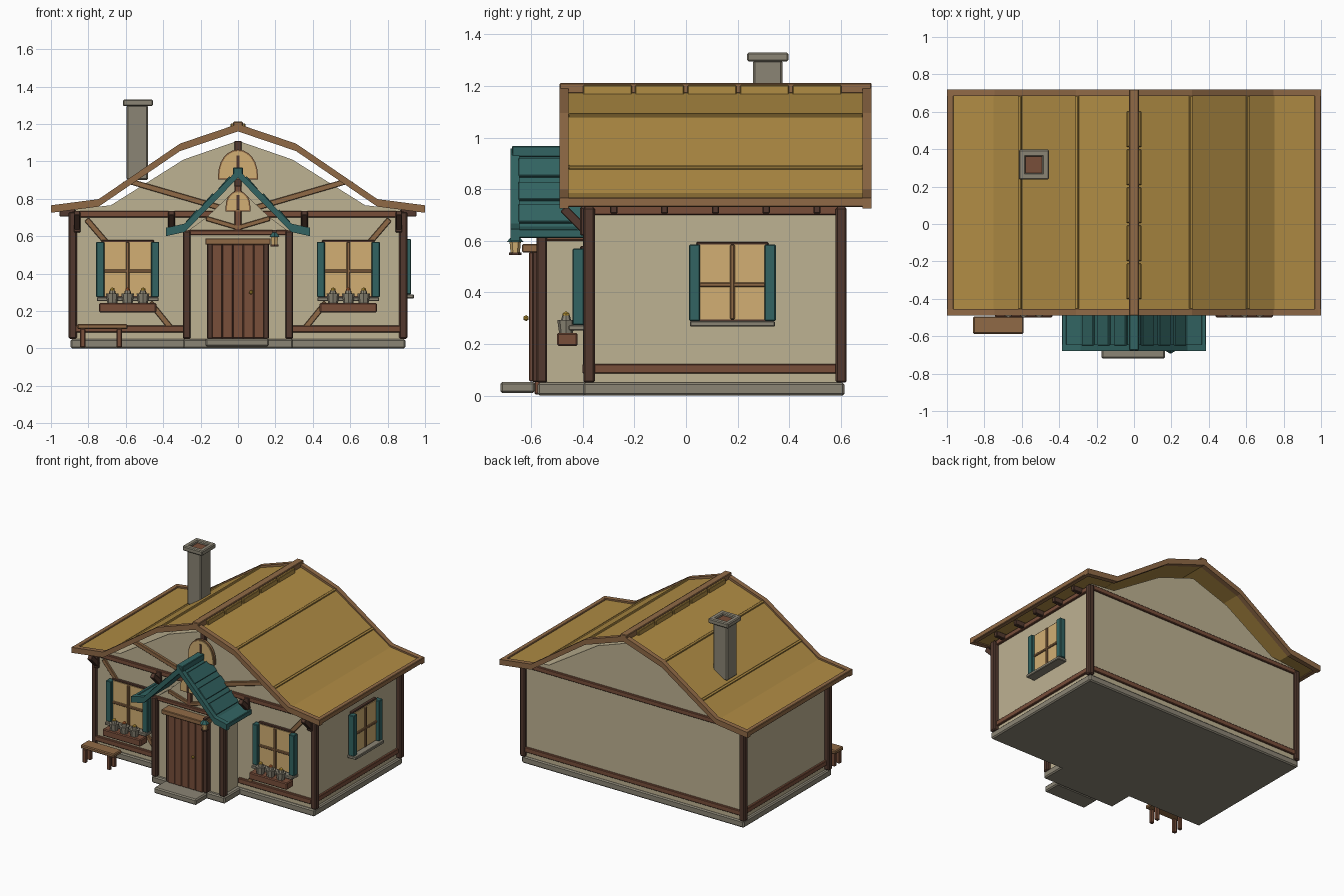
import bpy, bmesh, math
from mathutils import Matrix, Vector

if "Cube" in bpy.data.objects:
    bpy.data.objects.remove(bpy.data.objects["Cube"])


def material(name, rgb):
    lin = [((c / 255 + 0.055) / 1.055) ** 2.4 for c in rgb] + [1]
    m = bpy.data.materials.new(name)
    m.use_nodes = True
    m.diffuse_color = lin
    m.node_tree.nodes["Principled BSDF"].inputs["Base Color"].default_value = lin
    return m


PLASTER = material("plaster", (190, 178, 146))
STRAW = material("straw", (176, 140, 68))
TRIM = material("light timber", (144, 106, 70))
RED = material("red timber", (120, 78, 58))
DARK = material("dark timber", (82, 57, 46))
TEAL = material("teal paint", (50, 100, 98))
STONE = material("stone", (139, 133, 117))
GLASS = material("lit glass", (210, 175, 115))
YELLOW = material("yellow petals", (205, 165, 60))
ORANGE = material("orange petals", (190, 105, 55))


def finish(name, bm, mat, bevel=0.0):
    bmesh.ops.recalc_face_normals(bm, faces=bm.faces)
    mesh = bpy.data.meshes.new(name)
    bm.to_mesh(mesh)
    bm.free()
    mesh.materials.append(mat)
    ob = bpy.data.objects.new(name, mesh)
    bpy.context.collection.objects.link(ob)
    if bevel:
        mod = ob.modifiers.new("Bevel", "BEVEL")
        mod.width, mod.segments = bevel, 1
    return ob


def box(name, x, y, z, mat, bevel=0.004):
    bm = bmesh.new()
    bmesh.ops.create_cube(bm, size=1)
    for v in bm.verts:
        v.co = [r[0] if c < 0 else r[1] for c, r in zip(v.co, (x, y, z))]
    return finish(name, bm, mat, bevel)


def prism(name, pts, lo, hi, mat, axis="y", bevel=0.0):
    """Extrude an outline: (x, z) along y, or (y, z) along x."""
    bm = bmesh.new()
    at = lambda a, b, d: (a, d, b) if axis == "y" else (d, a, b)
    face = bm.faces.new([bm.verts.new(at(a, b, lo)) for a, b in pts])
    ext = bmesh.ops.extrude_face_region(bm, geom=[face])["geom"]
    step = Vector(at(0, 0, hi - lo))
    bmesh.ops.translate(bm, vec=step, verts=[e for e in ext if isinstance(e, bmesh.types.BMVert)])
    return finish(name, bm, mat, bevel)


def beam(name, a, b, w, lo, hi, mat, axis="y"):
    a, b = Vector(a), Vector(b)
    n = (b - a).orthogonal().normalized() * w / 2
    return prism(name, [a + n, b + n, b - n, a - n], lo, hi, mat, axis, 0.003)


def mirrored(half):
    """Outline from the right half, listed eave to peak at x = 0."""
    return half + [(-x, z) for x, z in reversed(half[:-1])]


def band(name, half, t, lo, hi, mat):
    top = mirrored(half)
    return prism(name, top + [(x, z - t) for x, z in reversed(top)], lo, hi, mat)


def tube(name, loc, r1, r2, h, mat, sides=8):
    bm = bmesh.new()
    bmesh.ops.create_cone(bm, cap_ends=True, segments=sides, radius1=r1, radius2=r2, depth=h,
                          matrix=Matrix.Translation(loc))
    return finish(name, bm, mat)


def ball(name, loc, r, mat):
    bm = bmesh.new()
    bmesh.ops.create_icosphere(bm, subdivisions=1, radius=r, matrix=Matrix.Translation(loc))
    return finish(name, bm, mat)


# Stone footing and doorstep
plan_y = (-0.40, 0.615)
box("footing", (-0.895, 0.895), plan_y, (0, 0.05), STONE, 0.008)
box("bay_footing", (-0.295, 0.295), (-0.575, -0.38), (0, 0.05), STONE, 0.008)
box("doorstep", (-0.175, 0.165), (-0.72, -0.585), (0.01, 0.053), STONE, 0.008)

# Walls with stepped gables
gable = [(0.87, 0.05), (0.87, 0.745), (0.68, 0.765), (0.29, 1.01), (0, 1.11)]
prism("house_walls", mirrored(gable), -0.385, 0.605, PLASTER)
bay = [(0.265, 0.05), (0.265, 0.63), (0.17, 0.70), (0, 0.86)]
prism("bay_walls", mirrored(bay), -0.55, -0.38, PLASTER)

# Timber frame
for z0, z1, part in ((0.085, 0.122, "sill"), (0.70, 0.735, "plate")):
    box("back_" + part, (-0.87, 0.87), (0.60, 0.618), (z0, z1), RED)
    for s in (-1, 1):
        box("side_" + part, sorted((s * 0.86, s * 0.886)), (-0.38, 0.6), (z0, z1), RED)
    if part == "plate":
        box("front_plate", (-0.87, 0.87), (-0.402, -0.38), (z0, z1), RED)
box("bay_plate", (-0.27, 0.27), (-0.567, -0.54), (0.605, 0.632), RED)
for s in (-1, 1):
    span = lambda a, b: sorted((s * a, s * b))
    box("front_sill", span(0.28, 0.87), (-0.402, -0.38), (0.085, 0.122), RED)
    box("bay_side_plate", span(0.26, 0.275), (-0.55, -0.39), (0.60, 0.625), RED)
    box("front_corner_post", span(0.862, 0.905), (-0.398, -0.353), (0.05, 0.73), DARK, 0.007)
    box("back_corner_post", span(0.862, 0.905), (0.58, 0.623), (0.05, 0.73), DARK, 0.007)
    box("bay_post", span(0.253, 0.295), (-0.58, -0.538), (0.05, 0.63), DARK, 0.007)
    beam("upper_brace", (s * 0.81, 0.69), (s * 0.69, 0.55), 0.03, -0.4, -0.38, TRIM)
    beam("lower_brace", (s * 0.47, 0.245), (s * 0.36, 0.11), 0.03, -0.4, -0.38, TRIM)
    beam("gable_brace", (s * 0.57, 0.89), (s * 0.02, 0.73), 0.03, -0.405, -0.38, TRIM)
    beam("bay_brace", (s * 0.17, 0.695), (0, 0.645), 0.025, -0.565, -0.545, TRIM)
    # Eave brackets and rafter tails
    for x in (0.355, 0.86):
        beam("eave_bracket", (-0.39, 0.64), (-0.475, 0.725), 0.035,
             s * x - 0.016, s * x + 0.016, DARK, "x")
        box("bracket_block", (s * x - 0.018, s * x + 0.018), (-0.41, -0.39), (0.62, 0.73), DARK)
    for i in range(5):
        y = -0.28 + i * 0.197
        box("rafter_tail", span(0.87, 0.955), (y - 0.014, y + 0.014), (0.705, 0.745), DARK)
box("king_post", (-0.02, 0.02), (-0.41, -0.38), (0.73, 1.11), DARK)
box("bay_king_post", (-0.018, 0.018), (-0.565, -0.545), (0.63, 0.87), RED)

# Thatched roof, verge boards, eave boards and ridge
roof = [(0.98, 0.757), (0.75, 0.785), (0.31, 1.08), (0, 1.182)]
verge = [(1.0, 0.765), (0.745, 0.798), (0.31, 1.095), (0, 1.2)]
band("main_roof", roof, 0.022, -0.475, 0.71, STRAW)
band("front_verge", verge, 0.04, -0.49, -0.455, TRIM)
band("back_verge", verge, 0.04, 0.685, 0.72, TRIM)
for s in (-1, 1):
    box("eave_board", sorted((s * 0.965, s)), (-0.49, 0.72), (0.73, 0.767), TRIM)
    for a, b in (((0.615, 0.878), (0.60, 0.888)), ((0.312, 1.081), (0.295, 1.087))):
        beam("thatch_lap", (s * a[0], a[1]), (s * b[0], b[1]), 0.018, -0.455, 0.685, STRAW)
box("ridge_beam", (-0.026, 0.026), (-0.49, 0.72), (1.17, 1.212), TRIM)
for i in range(5):
    y = -0.40 + i * 0.203
    box("ridge_cap", (-0.04, 0.04), (y, y + 0.19), (1.16, 1.203), STRAW)

# Porch roof
porch = [(0.375, 0.638), (0.285, 0.655), (0, 0.945)]
band("porch_roof", porch, 0.025, -0.655, -0.385, TEAL)
band("porch_verge", [(0.385, 0.645), (0.285, 0.667), (0, 0.957)], 0.045, -0.68, -0.645, TEAL)
box("porch_ridge", (-0.026, 0.026), (-0.675, -0.385), (0.925, 0.967), TEAL)
for s in (-1, 1):
    box("porch_eave", sorted((s * 0.36, s * 0.385)), (-0.675, -0.39), (0.61, 0.645), TEAL)
    for x in (0.10, 0.19, 0.275):
        z = 0.95 - x * 1.018
        beam("shingle_lap", (s * x, z), (s * (x - 0.06), z + 0.068), 0.016, -0.65, -0.39, TEAL)


# Arched gable lights
def arch(name, r, z, h, y):
    for part, grow, d, mat in (("_frame", 0.008, 0.018, TRIM), ("_glass", 0, 0.024, GLASS)):
        pts = [((r + grow) * math.cos(t), z + (h + grow) * math.sin(t))
               for t in (math.pi * i / 12 for i in range(13))]
        prism(name + part, [(r + grow, z - grow - 0.02)] + pts + [(-r - grow, z - grow - 0.02)],
              y - d, y, mat)
    box(name + "_bar", (-0.007, 0.007), (y - 0.03, y), (z - 0.02, z + h * 0.8), DARK, 0)


arch("gable_light", 0.098, 0.93, 0.125, -0.405)
arch("porch_light", 0.058, 0.76, 0.075, -0.555)


# Shuttered windows, built facing -y then placed
def window(name, place, turn=0):
    parts = [
        box(name + "_surround", (-0.14, 0.14), (-0.025, 0), (0.27, 0.58), DARK),
        box(name + "_glass", (-0.13, 0.13), (-0.03, 0), (0.28, 0.57), GLASS, 0),
        box(name + "_mullion", (-0.009, 0.009), (-0.04, 0), (0.28, 0.57), TRIM),
        box(name + "_transom", (-0.13, 0.13), (-0.038, 0), (0.405, 0.423), TRIM),
        box(name + "_stone_sill", (-0.165, 0.165), (-0.07, 0), (0.252, 0.274), STONE)]
    for s in (-1, 1):
        parts.append(box(name + "_shutter", sorted((s * 0.125, s * 0.168)), (-0.055, -0.01),
                         (0.274, 0.57), TEAL))
    for p in parts:
        p.location, p.rotation_euler.z = place, turn


window("side_window", (0.87, 0.18, 0.015), math.pi / 2)
for s in (-1, 1):
    window("front_window", (s * 0.59, -0.385, 0))
    # Flower box
    box("flower_box", (s * 0.59 - 0.153, s * 0.59 + 0.153), (-0.5, -0.42), (0.192, 0.243), RED, 0.006)
    for i in (-1, 0, 1):
        x = s * 0.59 + i * 0.082
        tube("flower_pot", (x, -0.465, 0.265), 0.026, 0.034, 0.055, STONE)
        tube("pot_collar", (x, -0.465, 0.30), 0.02, 0.015, 0.02, STONE)
        ball("flower", (x, -0.465, 0.312), 0.015, YELLOW if i else ORANGE)

# Plank door
box("door_frame", (-0.165, 0.165), (-0.595, -0.545), (0.052, 0.56), DARK)
for i in range(5):
    x = -0.14 + i * 0.056
    box("door_plank", (x, x + 0.055), (-0.608, -0.57), (0.055, 0.556), RED, 0.003)
box("door_lintel", (-0.175, 0.175), (-0.635, -0.55), (0.555, 0.588), TRIM)
ball("door_knob", (0.07, -0.62, 0.30), 0.012, YELLOW)

# Hanging lantern
box("lantern_arm", (0.185, 0.205), (-0.67, -0.56), (0.62, 0.632), DARK, 0)
tube("lantern_cap", (0.195, -0.662, 0.608), 0.032, 0.012, 0.025, TEAL, 6)
tube("lantern_glass", (0.195, -0.662, 0.575), 0.018, 0.022, 0.045, GLASS, 6)
tube("lantern_base", (0.195, -0.662, 0.55), 0.024, 0.024, 0.01, DARK, 6)

# Chimney with an open flue
box("chimney_shaft", (-0.595, -0.48), (0.26, 0.375), (0.90, 1.30), STONE, 0.008)
for s in (-1, 1):
    x, y = -0.535 + s * 0.062, 0.317 + s * 0.062
    box("cap_side", (x - 0.018, x + 0.018), (0.237, 0.397), (1.295, 1.33), STONE, 0.006)
    box("cap_end", (-0.615, -0.455), (y - 0.018, y + 0.018), (1.295, 1.33), STONE, 0.006)
box("chimney_flue", (-0.585, -0.485), (0.267, 0.367), (1.29, 1.312), RED, 0)

# Bench
box("bench_seat", (-0.86, -0.59), (-0.587, -0.495), (0.103, 0.13), TRIM, 0.006)
for x in (-0.83, -0.635):
    for y in (-0.575, -0.52):
        box("bench_leg", (x - 0.014, x + 0.014), (y - 0.012, y + 0.012), (0.005, 0.105), RED)
